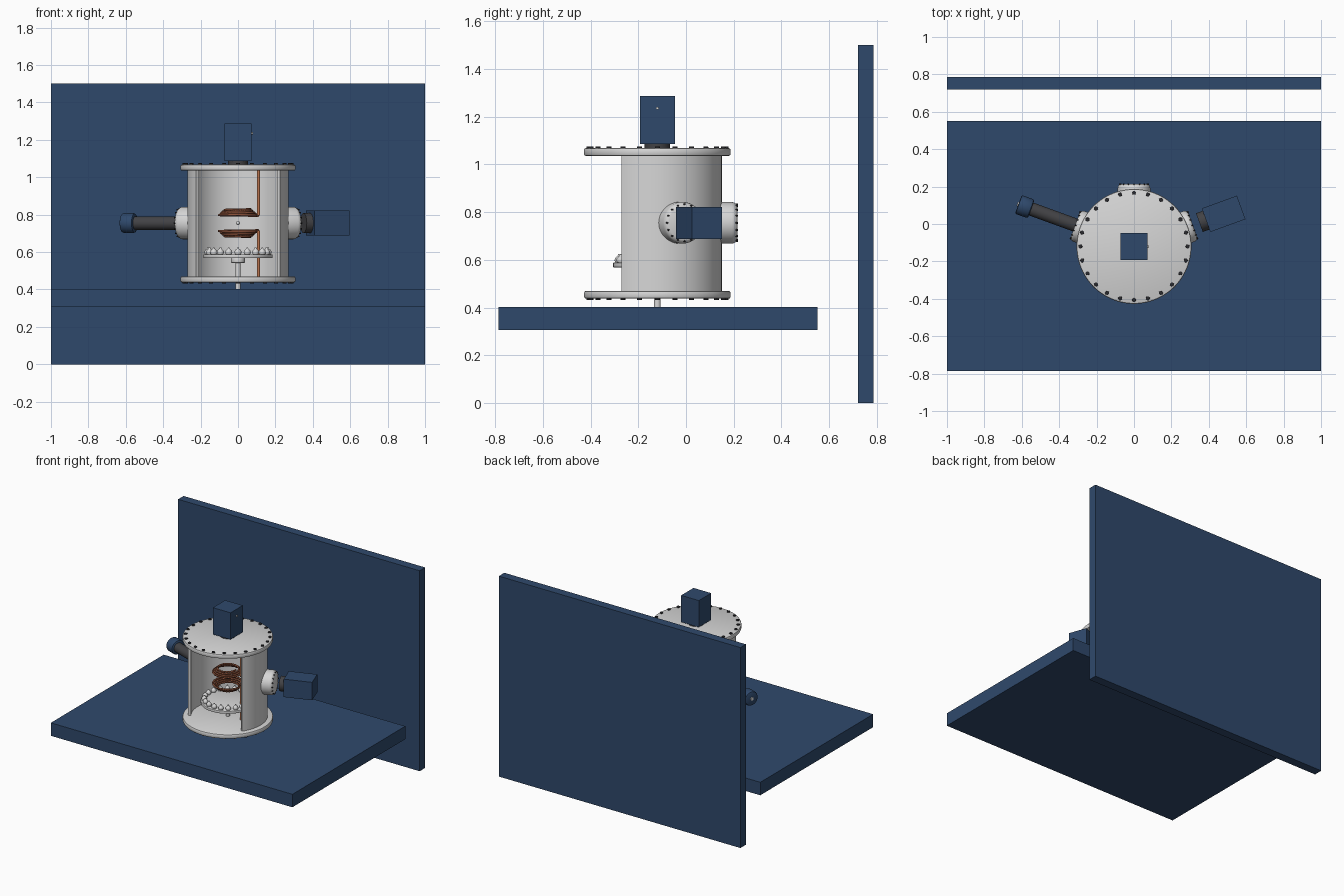
import bpy, bmesh
from math import pi, radians, cos, sin
from mathutils import Matrix, Vector

if "Cube" in bpy.data.objects:
    bpy.data.objects.remove(bpy.data.objects["Cube"])


def material(name, rgb):
    m = bpy.data.materials.new(name)
    m.diffuse_color = (*rgb, 1)
    m.use_nodes = True
    m.node_tree.nodes["Principled BSDF"].inputs["Base Color"].default_value = m.diffuse_color
    return m


BLUE = material("navy blue", (0.028, 0.066, 0.148))
STEEL = material("pale steel", (0.68, 0.68, 0.68))
DARK = material("bolt black", (0.022, 0.022, 0.026))
LENS = material("dark grey", (0.055, 0.055, 0.06))
COPPER = material("copper", (0.48, 0.17, 0.075))
COIL = material("dark copper", (0.25, 0.08, 0.04))

CY = -0.12      # chamber axis in y
PZ = 0.755      # height of the port axes
AXIS = Matrix.Translation((0, CY, 0))


def finish(name, bm, mat, smooth=True):
    bmesh.ops.recalc_face_normals(bm, faces=bm.faces[:])
    me = bpy.data.meshes.new(name)
    bm.to_mesh(me)
    bm.free()
    me.materials.append(mat)
    if smooth:
        me.polygons.foreach_set("use_smooth", [True] * len(me.polygons))
        me.set_sharp_from_angle(angle=radians(35))
    ob = bpy.data.objects.new(name, me)
    bpy.context.collection.objects.link(ob)
    return ob


def add_lathe(bm, profile, mat4, n):
    """Revolve (radius, height) points round local z, closing both ends."""
    rings = [[bm.verts.new(mat4 @ Vector((r * cos(2 * pi * i / n), r * sin(2 * pi * i / n), h)))
              for i in range(n)] for r, h in profile]
    for a, b in zip(rings, rings[1:]):
        for i in range(n):
            j = (i + 1) % n
            bm.faces.new((a[i], a[j], b[j], b[i]))
    bm.faces.new(rings[0][::-1])
    bm.faces.new(rings[-1])


def lathe(name, profile, mat, place=AXIS, n=32):
    bm = bmesh.new()
    add_lathe(bm, profile, place, n)
    return finish(name, bm, mat)


def rod(r, h0, h1, b=0.0):
    """Profile of a cylinder with chamfered rims."""
    if not b:
        return [(r, h0), (r, h1)]
    return [(r - b, h0), (r - b * .3, h0 + b * .3), (r, h0 + b),
            (r, h1 - b), (r - b * .3, h1 - b * .3), (r - b, h1)]


def ring(name, count, radius, profile, mat, place, n=10):
    """Copies of a small turned part round a circle, in one object."""
    bm = bmesh.new()
    for i in range(count):
        a = 2 * pi * i / count
        add_lathe(bm, profile, place @ Matrix.Translation((radius * cos(a), radius * sin(a), 0)), n)
    return finish(name, bm, mat)


def box(name, lo, hi, mat, place=Matrix()):
    bm = bmesh.new()
    size = [b - a for a, b in zip(lo, hi)]
    mid = [(a + b) / 2 for a, b in zip(lo, hi)]
    bmesh.ops.create_cube(bm, size=1, matrix=place @ Matrix.Translation(mid) @ Matrix.Diagonal((*size, 1)))
    return finish(name, bm, mat, False)


def outward(deg):
    """Frame on the port height whose z points out of the chamber."""
    return Matrix.Translation((0, CY, PZ)) @ Matrix.Rotation(radians(deg), 4, 'Z') @ Matrix.Rotation(pi / 2, 4, 'Y')


# Table and back panel
box("table", (-1, -0.785, 0.305), (1, 0.55, 0.402), BLUE)
box("back_panel", (-1, 0.72, 0), (1, 0.785, 1.5), BLUE)

# Chamber wall, open at the front
bm = bmesh.new()
steps, half = 64, radians(56)
sections = []
for i in range(steps + 1):
    a = -pi / 2 + half + (2 * pi - 2 * half) * i / steps
    sections.append([bm.verts.new((r * cos(a), CY + r * sin(a), z))
                     for r, z in ((0.25, 0.465), (0.27, 0.465), (0.27, 1.04), (0.25, 1.04))])
for s, t in zip(sections, sections[1:]):
    for k in range(4):
        m = (k + 1) % 4
        bm.faces.new((s[k], t[k], t[m], s[m]))
bm.faces.new(sections[0])
bm.faces.new(sections[-1][::-1])
finish("chamber_wall", bm, STEEL)

# End flanges with bolt circles on the outer faces
for name, z0, z1, bolt in (("bottom", 0.437, 0.47, 0.431), ("top", 1.035, 1.068, 1.062)):
    lathe(name + "_flange", rod(0.307, z0, z1, 0.008), STEEL, n=72)
    ring(name + "_flange_bolts", 24, 0.287, rod(0.011, bolt, bolt + 0.013, 0.002), DARK, AXIS)

# Viewing ports: back, right and left
for name, deg in (("back", 90), ("right", 20), ("left", 160)):
    f = outward(deg)
    lathe(name + "_port", [(0.087, 0.252), (0.087, 0.312), (0.085, 0.322), (0.078, 0.331), (0.07, 0.335)],
          STEEL, f, 48)
    ring(name + "_port_bolts", 16, 0.077, rod(0.004, 0.327, 0.337), DARK, f, 8)

# Top camera
box("top_camera", (-0.073, CY - 0.073, 1.086), (0.073, CY + 0.073, 1.286), BLUE)
lathe("top_camera_lens", rod(0.053, 1.067, 1.087), LENS)
lathe("top_camera_button", rod(0.006, 0.072, 0.08), STEEL,
      Matrix.Translation((0, CY, 1.235)) @ Matrix.Rotation(pi / 2, 4, 'Y'), 12)

# Right camera
right = outward(20)
box("right_camera", (-0.067, -0.067, 0.41), (0.067, 0.067, 0.61), BLUE, right)
lathe("right_camera_lens", rod(0.053, 0.372, 0.411), LENS, right)

# Left detector tube
left = outward(160)
lathe("detector_tube", rod(0.036, 0.333, 0.59), LENS, left)
lathe("detector_cap", rod(0.053, 0.585, 0.658, 0.01), BLUE, left)
lathe("detector_plug", rod(0.012, 0.657, 0.664), STEEL, left, 16)

# Sample carousel on its spindle
lathe("spindle", rod(0.014, 0.402, 0.57), STEEL, n=20)
lathe("carousel_hub", rod(0.037, 0.542, 0.572, 0.004), STEEL)
lathe("carousel_disc", rod(0.185, 0.568, 0.588, 0.003), STEEL, n=64)
cup = [(0.014, 0.586), (0.019, 0.596), (0.018, 0.605), (0.012, 0.613), (0.006, 0.618), (0.004, 0.625)]
ring("sample_cups", 20, 0.16, cup, STEEL, AXIS, 12)

# Sample bead floating between the coils
lathe("centre_bead", [(0.011 * sin(pi * (i + .05) / 8.1), PZ - 0.011 * cos(pi * (i + .05) / 8.1))
                      for i in range(9)], STEEL, n=16)

# Pair of tapered coils with their feed rods
for name, s, end in (("upper", 1, 1.04), ("lower", -1, 0.465)):
    cu = bpy.data.curves.new(name + "_coil", 'CURVE')
    cu.dimensions = '3D'
    cu.bevel_depth = 0.0065
    cu.bevel_resolution = 1
    sp = cu.splines.new('POLY')
    turns, per = 4, 40
    sp.points.add(turns * per)
    for i, p in enumerate(sp.points):
        t = i / (turns * per)
        a = 2 * pi * i / per
        r = 0.105 - 0.04 * t + 0.003 * (i % 2)
        p.co = (r * cos(a), CY + r * sin(a), PZ + s * (0.038 + 0.036 * t), 1)
    cu.materials.append(COIL)
    ob = bpy.data.objects.new(name + "_coil", cu)
    bpy.context.collection.objects.link(ob)
    h0, h1 = sorted((PZ + s * 0.04, end))
    lathe(name + "_coil_feed", rod(0.008, h0, h1), COPPER, Matrix.Translation((0.11, CY, 0)), 16)
